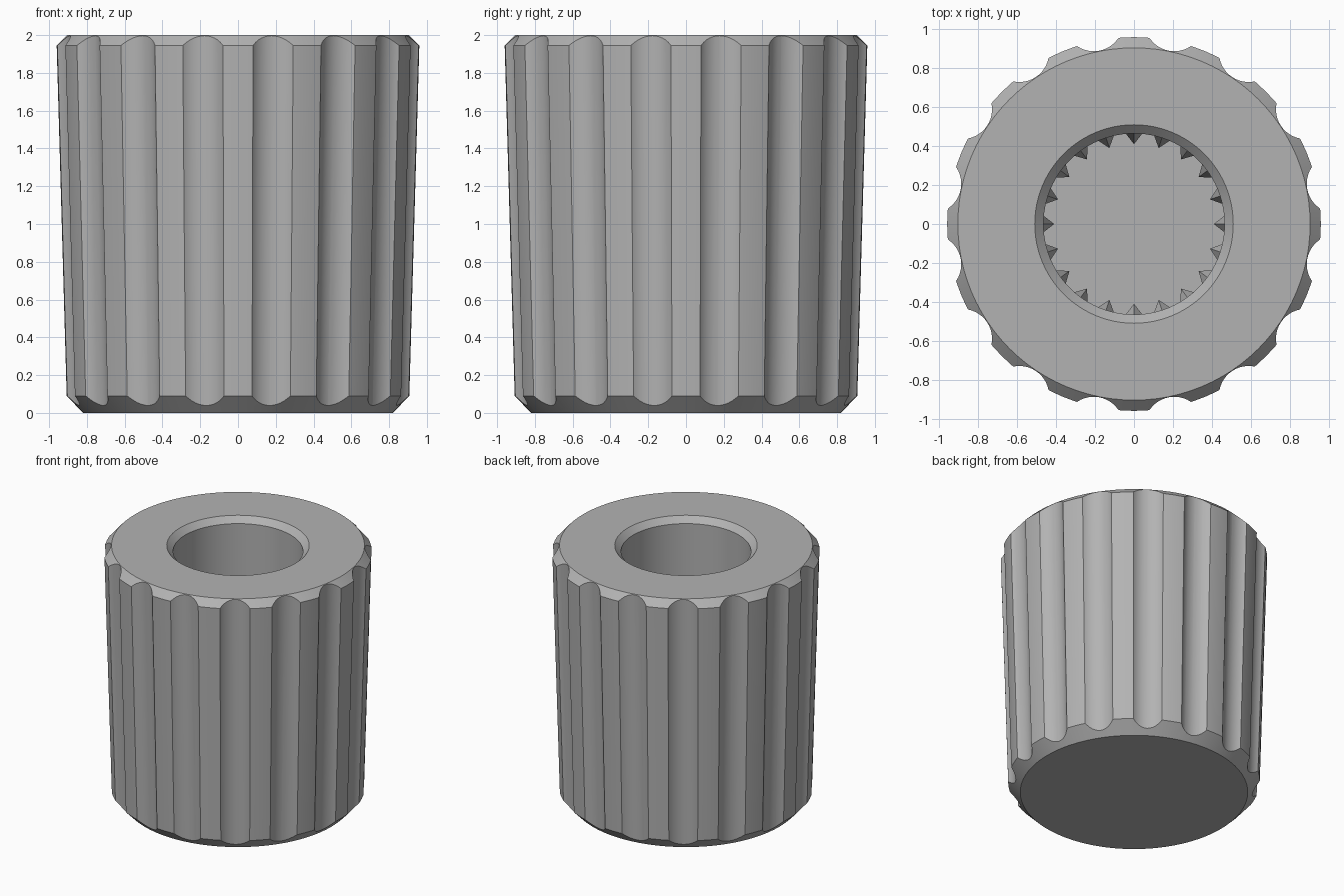
import bpy, bmesh, math
from mathutils import Matrix, Vector

if "Cube" in bpy.data.objects:
    bpy.data.objects.remove(bpy.data.objects["Cube"])

SEG, FLUTES, TEETH = 96, 16, 20

grey = bpy.data.materials.new("plain grey")
grey.diffuse_color = (0.45, 0.45, 0.45, 1)
grey.use_nodes = True
grey.node_tree.nodes["Principled BSDF"].inputs["Base Color"].default_value = grey.diffuse_color


def finish(name, bm):
    bmesh.ops.recalc_face_normals(bm, faces=bm.faces)
    me = bpy.data.meshes.new(name)
    bm.to_mesh(me)
    bm.free()
    me.materials.append(grey)
    ob = bpy.data.objects.new(name, me)
    bpy.context.collection.objects.link(ob)
    return ob


# Knob body: turned profile with chamfered rims and a blind bore
profile = [(0.82, 0), (0.907, 0.09), (0.96, 1.945), (0.905, 2.0),
           (0.51, 2.0), (0.465, 1.955), (0.465, 0.4)]
bm = bmesh.new()
rings = [[bm.verts.new((r * math.cos(2 * math.pi * i / SEG),
                        r * math.sin(2 * math.pi * i / SEG), z))
          for i in range(SEG)] for r, z in profile]
for a, b in zip(rings, rings[1:]):
    for i in range(SEG):
        j = (i + 1) % SEG
        bm.faces.new((a[i], a[j], b[j], b[i]))
bm.faces.new(rings[0])
bm.faces.new(rings[-1])
body = finish("knob_body", bm)

# Flute cutters: cylinders leaning with the taper
bm = bmesh.new()
RAD = 0.15
low, high = Vector((0.858 + RAD, 0, 0.05)), Vector((0.908 + RAD, 0, 1.99))
axis = high - low
lean = (Matrix.Translation((low + high) / 2)
        @ Vector((0, 0, 1)).rotation_difference(axis).to_matrix().to_4x4())
for k in range(FLUTES):
    turn = Matrix.Rotation(2 * math.pi * (k + 0.5) / FLUTES, 4, 'Z')
    bmesh.ops.create_cone(bm, cap_ends=True, segments=48, radius1=RAD,
                          radius2=RAD, depth=2.6, matrix=turn @ lean)
cutter = finish("flute_cutter", bm)
cutter.hide_render = True

bpy.context.view_layer.objects.active = body
body.select_set(True)
mod = body.modifiers.new("flutes", 'BOOLEAN')
mod.operation, mod.solver, mod.object = 'DIFFERENCE', 'EXACT', cutter
bpy.ops.object.modifier_apply(modifier=mod.name)
bpy.data.objects.remove(cutter)
bpy.ops.object.shade_smooth_by_angle(angle=math.radians(20))

# Bore splines: pointed ribs whose upper ends slope back to the wall
bm = bmesh.new()
for k in range(TEETH):
    turn = Matrix.Rotation(2 * math.pi * k / TEETH, 4, 'Z')
    vert = lambda x, y, z: bm.verts.new(turn @ Vector((x, y, z)))
    l0, t0, r0 = vert(0.468, -0.045, 0.4), vert(0.41, 0, 0.4), vert(0.468, 0.045, 0.4)
    l1, t1, r1 = vert(0.468, -0.045, 1.3), vert(0.41, 0, 1.2), vert(0.468, 0.045, 1.3)
    top = vert(0.468, 0, 1.38)
    for f in ((l0, t0, t1, l1), (t0, r0, r1, t1), (l1, t1, top),
              (t1, r1, top), (l0, l1, top, r1, r0), (l0, r0, t0)):
        bm.faces.new(f)
finish("bore_splines", bm)
